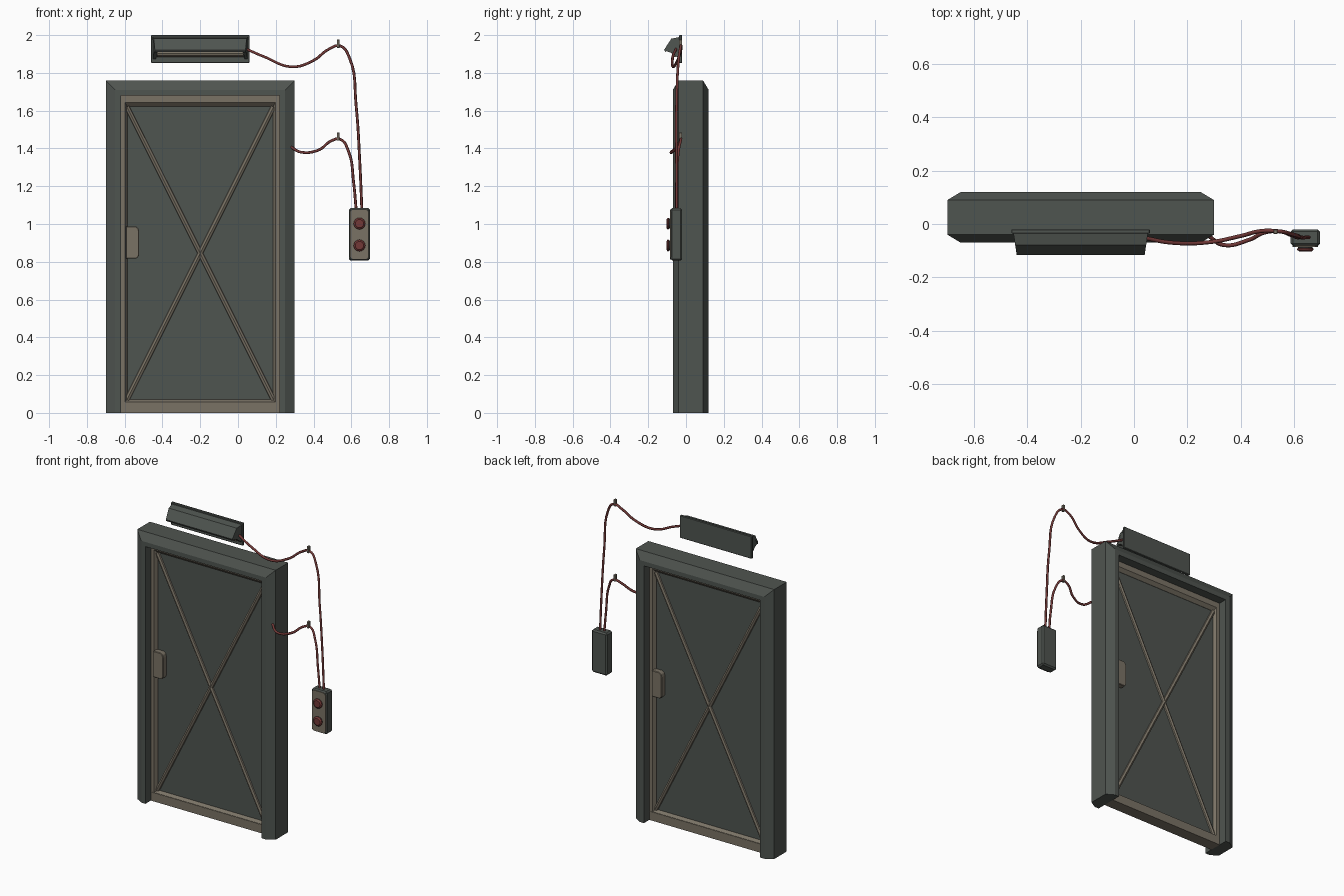
import bpy, bmesh, math
from mathutils import Vector

if "Cube" in bpy.data.objects:
    bpy.data.objects.remove(bpy.data.objects["Cube"])


def material(name, rgb):
    m = bpy.data.materials.new(name)
    m.diffuse_color = (*rgb, 1)
    m.use_nodes = True
    m.node_tree.nodes["Principled BSDF"].inputs["Base Color"].default_value = m.diffuse_color
    return m


GREEN = material("dark green grey", (0.078, 0.089, 0.080))
TAN = material("worn tan", (0.195, 0.170, 0.130))
RED = material("dull red", (0.170, 0.040, 0.038))
DARK = material("near black", (0.03, 0.03, 0.03))


def add_mesh(name, verts, faces, mat, bevel=0.0):
    bm = bmesh.new()
    vs = [bm.verts.new(v) for v in verts]
    for f in faces:
        bm.faces.new([vs[i] for i in f])
    bmesh.ops.recalc_face_normals(bm, faces=bm.faces[:])
    if bevel:
        bmesh.ops.bevel(bm, geom=bm.edges[:], offset=bevel, segments=1, affect='EDGES')
    me = bpy.data.meshes.new(name)
    bm.to_mesh(me)
    bm.free()
    me.materials.append(mat)
    ob = bpy.data.objects.new(name, me)
    bpy.context.collection.objects.link(ob)
    return ob


def loft(name, rings, mat, closed=False, bevel=0.0):
    """Join equal cross-sections; cap the ends unless the sweep is closed."""
    n, m = len(rings[0]), len(rings)
    faces = []
    for r in range(m if closed else m - 1):
        a, b = r * n, (r + 1) % m * n
        faces += [(a + i, a + (i + 1) % n, b + (i + 1) % n, b + i) for i in range(n)]
    if not closed:
        faces += [tuple(range(n)), tuple(range((m - 1) * n, m * n))]
    return add_mesh(name, [p for r in rings for p in r], faces, mat, bevel)


def box(name, lo, hi, mat, bevel=0.0):
    rings = [[(x, lo[1], lo[2]), (x, hi[1], lo[2]), (x, hi[1], hi[2]), (x, lo[1], hi[2])]
             for x in (lo[0], hi[0])]
    return loft(name, rings, mat, bevel=bevel)


def plate(name, outline, y0, y1, mat, bevel=0.0):
    """Extrude an x/z outline along y."""
    return loft(name, [[(x, y, z) for x, z in outline] for y in (y0, y1)], mat, bevel=bevel)


def lathe(name, profile, centre, mat, seg=16):
    """Turn (radius, y) pairs about a y axis."""
    cx, cz = centre
    rings = [[(cx + r * math.cos(2 * math.pi * i / seg), y,
               cz + r * math.sin(2 * math.pi * i / seg)) for i in range(seg)]
             for r, y in profile]
    return loft(name, rings, mat)


CX, CY = -0.20, 0.025   # door centre


def half_turn(ob):
    """Copy a part to the back of the door by a half turn about its centre."""
    c = ob.copy()
    c.data = ob.data.copy()
    c.name = "back_" + ob.name
    for v in c.data.vertices:
        v.co.x, v.co.y = 2 * CX - v.co.x, 2 * CY - v.co.y
    bpy.context.collection.objects.link(c)


# Door surround: mitred chamfered profile (inset, y)
prof = [(0, -0.04), (0.05, -0.07), (0.08, -0.07), (0.08, 0.12), (0.05, 0.12), (0, 0.09)]
corners = [lambda d: (-0.7 + d, 0), lambda d: (-0.7 + d, 1.76 - d),
           lambda d: (0.3 - d, 1.76 - d), lambda d: (0.3 - d, 0)]
loft("door_surround", [[(c(d)[0], y, c(d)[1]) for d, y in prof] for c in corners], GREEN)

# Door leaf: tan rim with sloped inner edge, green panel and bottom rail
prof = [(0, -0.012), (0.022, -0.012), (0.034, 0.008), (0.034, 0.042), (0.022, 0.062), (0, 0.062)]
corners = [lambda d: (-0.62 + d, 0.036 + d), lambda d: (-0.62 + d, 1.68 - 1.7 * d),
           lambda d: (0.22 - d, 1.68 - 1.7 * d), lambda d: (0.22 - d, 0.036 + d)]
loft("door_rim", [[(c(d)[0], y, c(d)[1]) for d, y in prof] for c in corners], TAN, closed=True)
box("door_bottom_rail", (-0.62, -0.014, 0), (0.22, 0.064, 0.056), TAN)
box("door_panel", (-0.60, 0.010, 0.05), (0.20, 0.040, 1.65), GREEN)

# Crossed braces with a ridge, on both sides
for name, x0, x1 in (("rising_brace", -0.588, 0.188), ("falling_brace", 0.188, -0.588)):
    a, b = Vector((x0, 0, 0.07)), Vector((x1, 0, 1.62))
    d = (b - a).normalized()
    side = Vector((d.z, 0, -d.x)) * 0.014
    ring = lambda p: [p - side + Vector((0, 0.012, 0)), p - side * 0.8 + Vector((0, 0.002, 0)),
                      p + Vector((0, -0.004, 0)),
                      p + side * 0.8 + Vector((0, 0.002, 0)), p + side + Vector((0, 0.012, 0))]
    half_turn(loft(name, [ring(a), ring(b)], TAN))

# Handle plates
half_turn(plate("handle_plate", [(-0.594, 0.818), (-0.535, 0.818), (-0.523, 0.835), (-0.523, 0.958),
                                 (-0.528, 0.978), (-0.542, 0.988), (-0.594, 0.988)],
                -0.026, 0.012, TAN, 0.003))

# Lamp: back plate, hood shell, cheeks and tube
box("lamp_back_plate", (-0.46, -0.036, 1.853), (0.06, -0.02, 2.0), GREEN, 0.003)
hood = [(-0.034, 1.990), (-0.078, 1.981), (-0.116, 1.922), (-0.110, 1.910),
        (-0.072, 1.968), (-0.034, 1.976)]
grow = lambda y: (y + 0.116) * 0.15
loft("lamp_hood", [[(CX + s * (0.24 + grow(y)), y, z) for y, z in hood] for s in (-1, 1)], GREEN)
cheek = [(-0.034, 1.985), (-0.078, 1.978), (-0.113, 1.918), (-0.074, 1.905), (-0.034, 1.873)]
for s, name in ((-1, "left_lamp_cheek"), (1, "right_lamp_cheek")):
    loft(name, [[(CX + s * (w + grow(y)), y, z) for y, z in cheek] for w in (0.222, 0.239)], GREEN)
tube = [(-0.058 + 0.018 * math.cos(i * math.pi / 5), 1.902 + 0.018 * math.sin(i * math.pi / 5))
        for i in range(10)]
loft("lamp_tube", [[(x, y, z) for y, z in tube] for x in (CX - 0.228, CX + 0.228)], TAN)

# Switch box with tan face and two buttons
box("switch_box", (0.587, -0.082, 0.806), (0.698, -0.02, 1.084), GREEN, 0.009)
c = 0.012
x0, x1, z0, z1 = 0.594, 0.691, 0.813, 1.077
plate("switch_face", [(x0 + c, z0), (x1 - c, z0), (x1, z0 + c), (x1, z1 - c),
                      (x1 - c, z1), (x0 + c, z1), (x0, z1 - c), (x0, z0 + c)], -0.086, -0.078, TAN)
for name, z in (("upper", 1.002), ("lower", 0.886)):
    lathe(name + "_button_ring", [(0.027, -0.08), (0.027, -0.091), (0.020, -0.091)], (0.643, z), DARK)
    lathe(name + "_button", [(0.020, -0.088), (0.031, -0.092), (0.031, -0.097),
                             (0.022, -0.104)], (0.643, z), RED)


# Cables
def cable(name, pts):
    cu = bpy.data.curves.new(name, 'CURVE')
    cu.dimensions = '3D'
    cu.bevel_depth = 0.0075
    cu.bevel_resolution = 1
    cu.resolution_u = 6
    cu.use_fill_caps = True
    sp = cu.splines.new('BEZIER')
    sp.bezier_points.add(len(pts) - 1)
    for bp, p in zip(sp.bezier_points, pts):
        bp.co = p
        bp.handle_left_type = bp.handle_right_type = 'AUTO'
    cu.materials.append(RED)
    bpy.context.collection.objects.link(bpy.data.objects.new(name, cu))


cable("lamp_cable", [(0.03, -0.05, 1.932), (0.14, -0.070, 1.885), (0.285, -0.068, 1.832),
                     (0.40, -0.045, 1.866), (0.48, -0.026, 1.925), (0.54, -0.027, 1.943),
                     (0.59, -0.038, 1.88), (0.625, -0.05, 1.63), (0.645, -0.05, 1.32),
                     (0.656, -0.05, 1.07)])
cable("door_cable", [(0.28, -0.045, 1.408), (0.335, -0.079, 1.380), (0.43, -0.060, 1.393),
                     (0.49, -0.032, 1.438), (0.54, -0.027, 1.449), (0.585, -0.04, 1.385),
                     (0.612, -0.05, 1.22), (0.626, -0.05, 1.07)])

# Cable clips
for name, z in (("upper_cable_clip", 1.932), ("lower_cable_clip", 1.441)):
    box(name, (0.523, -0.038, z), (0.538, -0.020, z + 0.044), TAN, 0.002)
